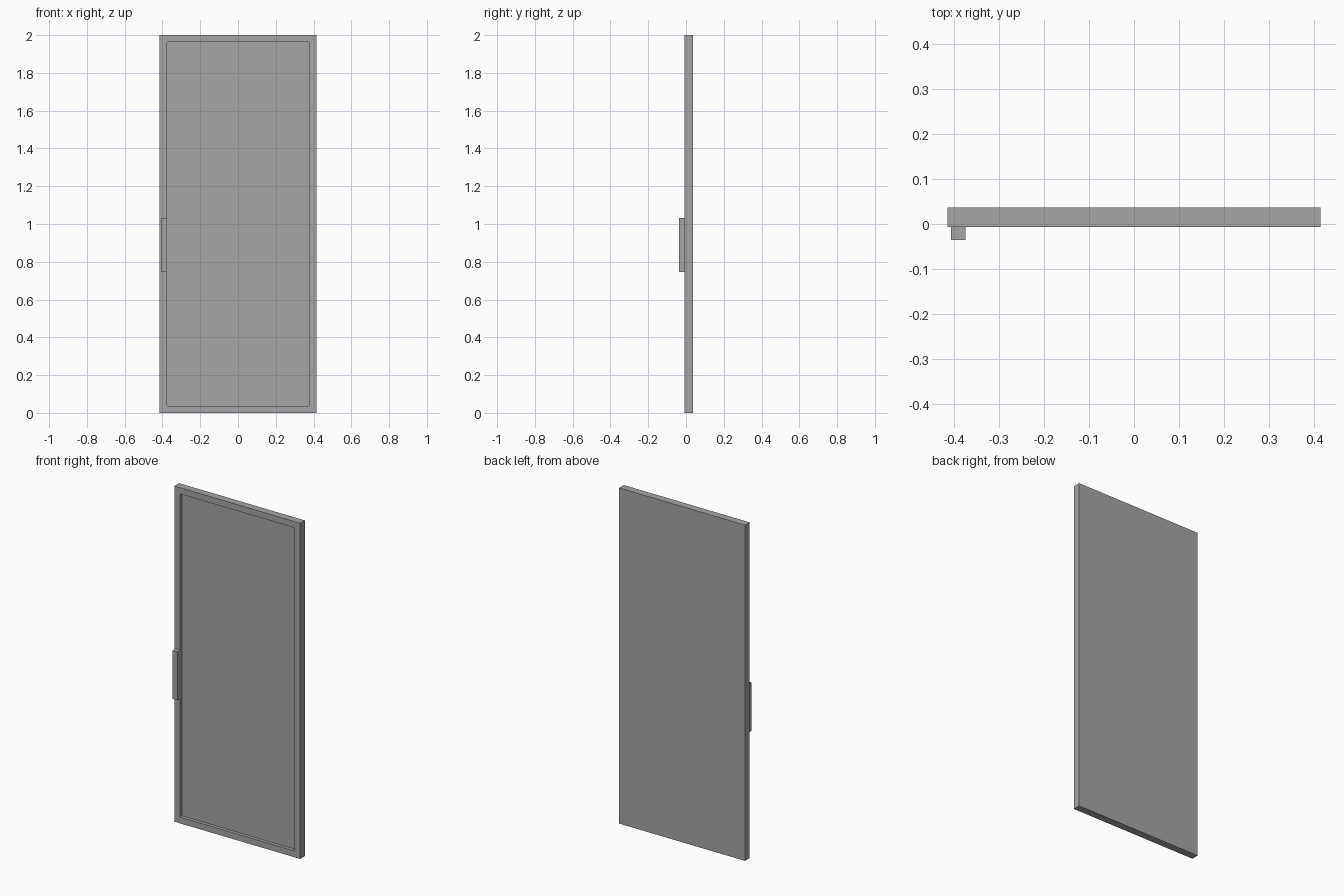
import bpy, bmesh
from mathutils import Vector

cube = bpy.data.objects.get("Cube")
if cube:
    bpy.data.objects.remove(cube, do_unlink=True)

grey = bpy.data.materials.new("plain_grey")
grey.use_nodes = True
colour = (0.38, 0.38, 0.38, 1)
grey.diffuse_color = colour
grey.node_tree.nodes["Principled BSDF"].inputs["Base Color"].default_value = colour


def box(low, high):
    """Return a bmesh box spanning two corners."""
    low, high = Vector(low), Vector(high)
    bm = bmesh.new()
    bmesh.ops.create_cube(bm, size=1)
    bmesh.ops.scale(bm, vec=high - low, verts=bm.verts)
    bmesh.ops.translate(bm, vec=(low + high) / 2, verts=bm.verts)
    return bm


def finish(name, bm):
    bmesh.ops.recalc_face_normals(bm, faces=bm.faces)
    mesh = bpy.data.meshes.new(name)
    bm.to_mesh(mesh)
    bm.free()
    mesh.materials.append(grey)
    obj = bpy.data.objects.new(name, mesh)
    bpy.context.collection.objects.link(obj)
    return obj


# Door leaf with a shallow panel sunk into the front
FRONT, BACK = -0.007, 0.037
RIM, RECESS = 0.053, 0.02
leaf = box((-0.415, FRONT, 0), (0.415, BACK, 2))
leaf.normal_update()
panel = min(leaf.faces, key=lambda f: f.normal.y)
bmesh.ops.inset_region(leaf, faces=[panel], thickness=RIM)
bmesh.ops.inset_region(leaf, faces=[panel], thickness=0)
bmesh.ops.translate(leaf, vec=(0, RECESS, 0), verts=panel.verts)

# Slightly softened corners of the recess
corners = [e for v in panel.verts for e in v.link_edges if e not in panel.edges[:]]
bmesh.ops.bevel(leaf, geom=corners, offset=0.005, segments=2,
                profile=0.5, affect='EDGES')
finish("door_leaf", leaf)

# Upright pull handle on the front edge
finish("pull_handle", box((-0.407, -0.036, 0.745), (-0.375, FRONT, 1.033)))
